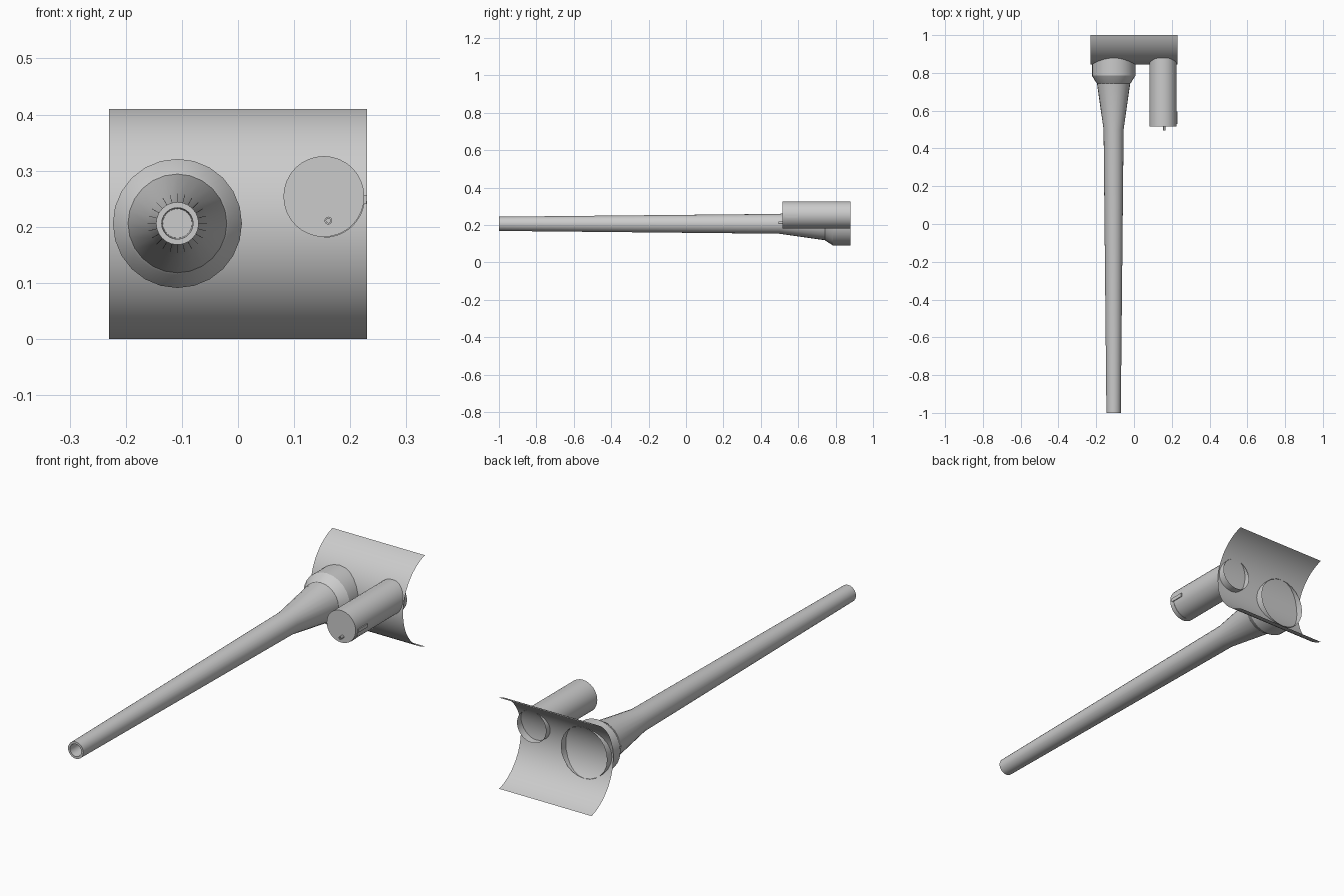
import bpy, math

if "Cube" in bpy.data.objects:
    bpy.data.objects.remove(bpy.data.objects["Cube"])

steel = bpy.data.materials.new("grey_steel")
steel.diffuse_color = (0.6, 0.6, 0.6, 1)
steel.use_nodes = True
steel.node_tree.nodes["Principled BSDF"].inputs["Base Color"].default_value = steel.diffuse_color


def make(name, verts, faces, angle=30):
    me = bpy.data.meshes.new(name)
    me.from_pydata(verts, [], faces)
    me.materials.append(steel)
    ob = bpy.data.objects.new(name, me)
    bpy.context.collection.objects.link(ob)
    bpy.ops.object.select_all(action='DESELECT')
    ob.select_set(True)
    bpy.context.view_layer.objects.active = ob
    bpy.ops.object.shade_smooth_by_angle(angle=math.radians(angle))
    return ob


def lathe(name, cx, cz, profile, n, cap=True):
    """Turn (radius, y) points, listed back to front, around a y axis; cap closes the last ring."""
    verts = [(cx + r * math.cos(2 * math.pi * i / n), y, cz + r * math.sin(2 * math.pi * i / n))
             for r, y in profile for i in range(n)]
    faces = []
    for k in range(len(profile) - 1):
        for i in range(n):
            j = (i + 1) % n
            faces.append((k * n + i, k * n + j, (k + 1) * n + j, (k + 1) * n + i))
    if cap:
        last = (len(profile) - 1) * n
        faces.append(tuple(last + i for i in range(n)))
    return make(name, verts, faces)


# curved shield: thin open arc bulging to the front
R, HALF, N = 0.213, 0.205, 32
cy, a0 = 0.845 + R, math.asin(HALF / R)
verts = []
for i in range(N + 1):
    a = -a0 + 2 * a0 * i / N
    for x in (-0.23, 0.23):
        verts.append((x, cy - R * math.cos(a), HALF + R * math.sin(a)))
make("curved_shield", verts, [(2 * i, 2 * i + 1, 2 * i + 3, 2 * i + 2) for i in range(N)])

# barrel with collar, step, taper and shallow bore
lathe("barrel", -0.108, 0.206, [
    (0.115, 0.88), (0.115, 0.785), (0.092, 0.748), (0.088, 0.744),
    (0.053, 0.50), (0.038, -1.0), (0.028, -1.0), (0.026, -0.94)], 24)

# side housing tube, open at the back
HX, HZ, HR = 0.153, 0.254, 0.072
lathe("side_housing", HX, HZ, [(HR, 0.88), (HR, 0.515)], 32)

# small hollow pin on the housing face
lathe("housing_pin", 0.161, 0.211, [(0.007, 0.516), (0.007, 0.495), (0.004, 0.495), (0.004, 0.51)], 12)


def wrap_plate(name, a_start, a_end, y0, y1, r0, r1, n):
    """Thin block wrapped around the housing between two angles in degrees."""
    verts, faces = [], []
    for i in range(n + 1):
        a = math.radians(a_start + (a_end - a_start) * i / n)
        for r, y in ((r0, y0), (r1, y0), (r1, y1), (r0, y1)):
            verts.append((HX + r * math.cos(a), y, HZ + r * math.sin(a)))
    for i in range(n):
        for k in range(4):
            m = (k + 1) % 4
            faces.append((4 * i + k, 4 * i + 4 + k, 4 * i + 4 + m, 4 * i + m))
    faces += [(0, 1, 2, 3), tuple(4 * n + k for k in (3, 2, 1, 0))]
    return make(name, verts, faces)


# latch on the housing side and its thin strap below
wrap_plate("housing_latch", -10, 2, 0.53, 0.595, 0.070, 0.077, 2)
wrap_plate("latch_strap", -90, -10, 0.53, 0.538, 0.070, 0.0735, 12)
